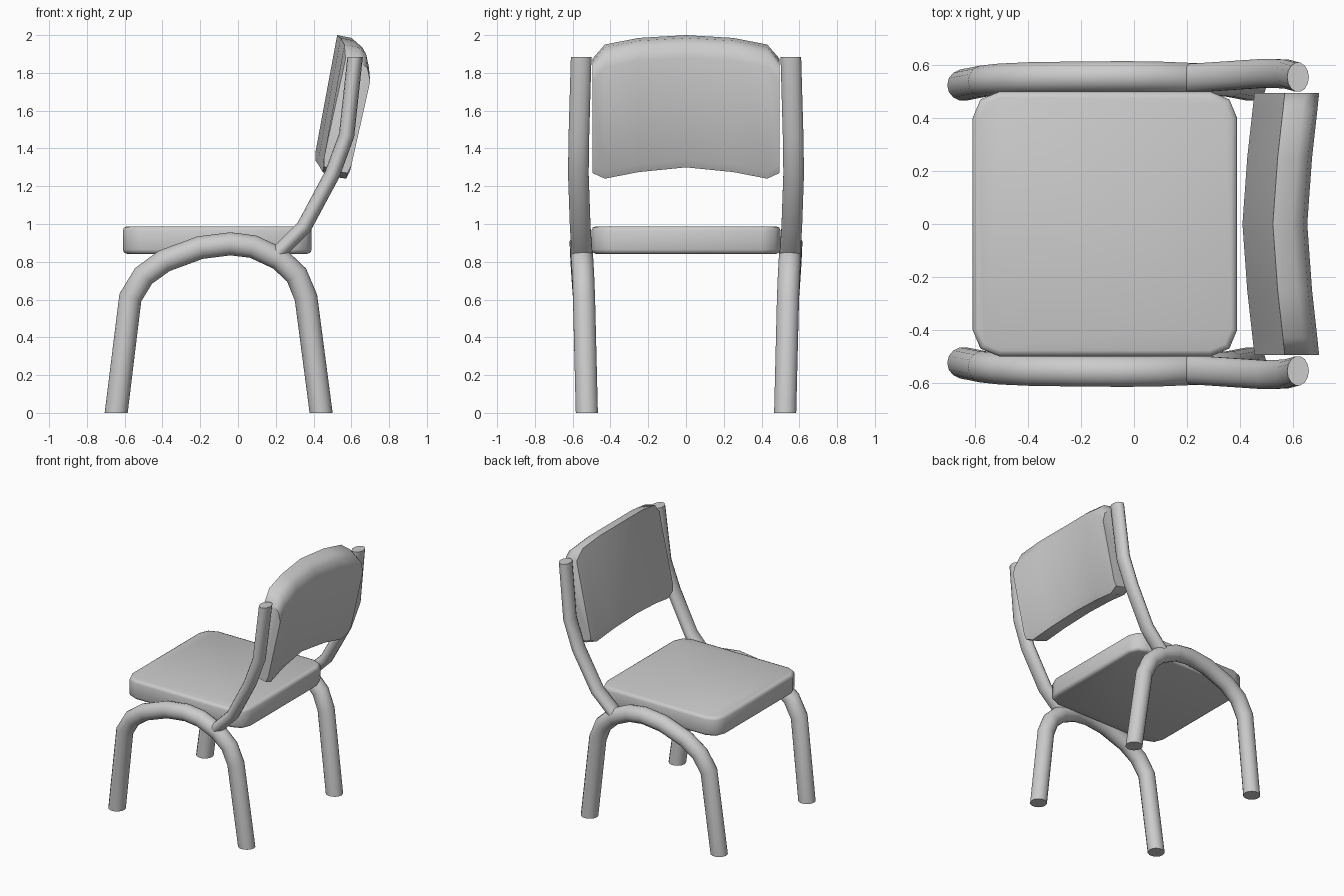
import bpy
import bmesh
from math import cos, sin, tau, radians
from mathutils import Vector

cube = bpy.data.objects.get("Cube")
if cube:
    bpy.data.objects.remove(cube, do_unlink=True)

grey = bpy.data.materials.new("light grey")
grey.use_nodes = True
grey.diffuse_color = (0.6, 0.6, 0.6, 1)
grey.node_tree.nodes["Principled BSDF"].inputs["Base Color"].default_value = grey.diffuse_color


def finish(name, bm, angle):
    """Turn a bmesh into a smooth shaded object."""
    bmesh.ops.recalc_face_normals(bm, faces=bm.faces)
    mesh = bpy.data.meshes.new(name)
    bm.to_mesh(mesh)
    bm.free()
    mesh.materials.append(grey)
    obj = bpy.data.objects.new(name, mesh)
    bpy.context.collection.objects.link(obj)
    bpy.ops.object.select_all(action="DESELECT")
    obj.select_set(True)
    bpy.context.view_layer.objects.active = obj
    bpy.ops.object.shade_smooth_by_angle(angle=radians(angle))
    return obj


def loft(bm, rings):
    """Skin a row of equal closed rings and cap both ends."""
    rows = [[bm.verts.new(p) for p in ring] for ring in rings]
    for a, b in zip(rows, rows[1:]):
        for i in range(len(a)):
            j = (i + 1) % len(a)
            bm.faces.new((a[i], a[j], b[j], b[i]))
    bm.faces.new(rows[0])
    bm.faces.new(rows[-1])


def tube(name, path, thick, wide, side, flat_ends, sides=14):
    """Sweep an oval along a path; flat_ends levels the (first, last) cut."""
    pts = [Vector((x, side * y, z)) for x, y, z in path]
    rings = []
    for k, p in enumerate(pts):
        before, after = pts[max(k - 1, 0)], pts[min(k + 1, len(pts) - 1)]
        t = (p - before).normalized() + (after - p).normalized()
        across = Vector((t.z, 0, -t.x)).normalized()
        if (k == 0 and flat_ends[0]) or (k == len(pts) - 1 and flat_ends[1]):
            across = Vector((1, 0, 0)) * (1 if t.z > 0 else -1)
        rings.append([p + across * thick * cos(tau * i / sides)
                      + Vector((0, wide * sin(tau * i / sides), 0)) for i in range(sides)])
    bm = bmesh.new()
    loft(bm, rings)
    finish(name, bm, 50)


# Bent leg arches and back posts, one of each per side
arch = [(-.645, .525, 0), (-.57, .54, .61), (-.5, .548, .725), (-.39, .553, .805),
        (-.2, .556, .875), (-.04, .557, .895), (.08, .556, .88), (.22, .55, .815),
        (.31, .545, .73), (.36, .54, .61), (.44, .525, 0)]
post = [(.2, .55, .835), (.35, .56, .985), (.5, .57, 1.265), (.575, .567, 1.47),
        (.62, .555, 1.885)]
for label, side in (("front", -1), ("rear", 1)):
    tube(label + "_leg_arch", arch, .061, .06, side, (True, True))
    tube(label + "_back_post", post, .041, .056, side, (False, True))

# Seat cushion: box with clipped corners and a softened rim
bm = bmesh.new()
bmesh.ops.create_cube(bm, size=1)
for v in bm.verts:
    v.co = (v.co.x - .11, v.co.y, v.co.z * .145 + .915)
upright = [e for e in bm.edges if abs(e.verts[0].co.z - e.verts[1].co.z) > .1]
bmesh.ops.bevel(bm, geom=upright, offset=.1, segments=2, profile=.5, affect="EDGES")
rim = [e for e in bm.edges if abs(e.verts[0].co.z - e.verts[1].co.z) < .01]
bmesh.ops.bevel(bm, geom=rim, offset=.022, segments=2, profile=.5, affect="EDGES")
finish("seat", bm, 50)

# Backrest: leaning section carried across the width, bowed and arched
section = [(.41, 1.335), (.41, 1.38), (.525, 2), (.6, 1.985), (.64, 1.95), (.655, 1.88),
           (.555, 1.34), (.535, 1.3), (.5, 1.305)]
stations = [(0, 0, 0, 0), (.25, .018, -.015, -.025), (.43, .038, -.05, -.06),
            (.495, .045, -.125, -.03)]
across = [(-y, *rest) for y, *rest in reversed(stations[1:])] + stations
bm = bmesh.new()
loft(bm, [[(x + bow, y, z + (top if z > 1.6 else bottom)) for x, z in section]
          for y, bow, top, bottom in across])
finish("backrest", bm, 50)
